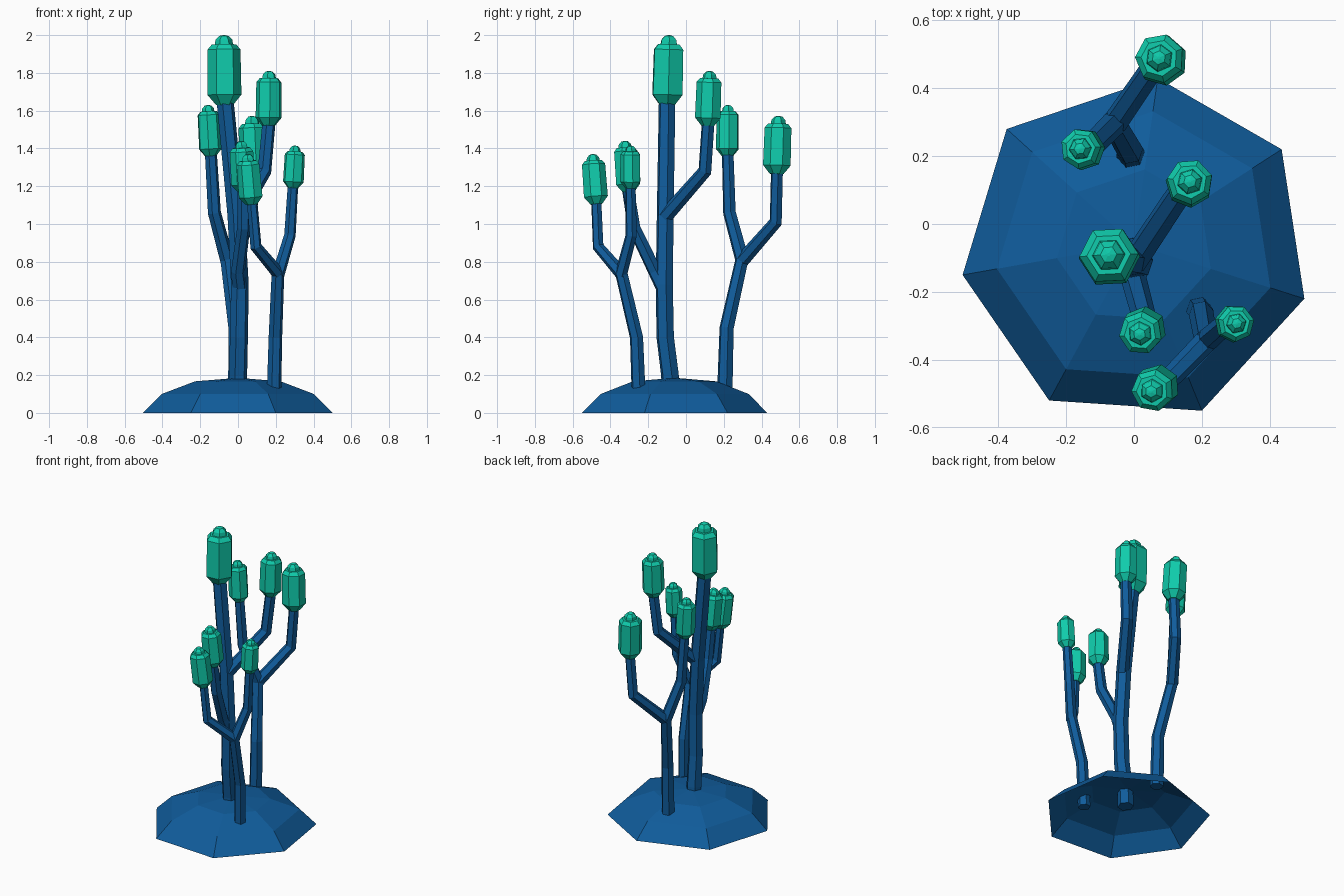
import bpy, bmesh, math
from mathutils import Vector

if "Cube" in bpy.data.objects:
    bpy.data.objects.remove(bpy.data.objects["Cube"])


def material(name, rgb):
    m = bpy.data.materials.new(name)
    m.diffuse_color = (*rgb, 1)
    m.use_nodes = True
    m.node_tree.nodes["Principled BSDF"].inputs["Base Color"].default_value = m.diffuse_color
    return m


BLUE = material("deep blue", (0.005, 0.107, 0.33))
GREEN = material("sea green", (0.005, 0.60, 0.41))


def loft(name, rings, mat, cap_start=True, cap_end=True):
    """Skin a list of point rings into a flat-shaded object."""
    bm = bmesh.new()
    vr = [[bm.verts.new(p) for p in r] for r in rings]
    n = len(vr[0])
    for a, b in zip(vr, vr[1:]):
        for i in range(n):
            j = (i + 1) % n
            bm.faces.new((a[i], a[j], b[j], b[i]))
    if cap_start:
        bm.faces.new(vr[0][::-1])
    if cap_end:
        bm.faces.new(vr[-1])
    me = bpy.data.meshes.new(name)
    bm.to_mesh(me)
    bm.free()
    me.materials.append(mat)
    ob = bpy.data.objects.new(name, me)
    bpy.context.collection.objects.link(ob)
    return ob


def ring(center, axis, r, n, phase=0.0):
    q = Vector((0, 0, 1)).rotation_difference(axis)
    return [Vector(center) + q @ Vector((r * math.cos(phase + math.tau * i / n),
                                         r * math.sin(phase + math.tau * i / n), 0))
            for i in range(n)]


def stem(name, pts, r0, r1):
    """Tapered hexagonal tube along a path."""
    pts = [Vector(p) for p in pts]
    rings = []
    for i, p in enumerate(pts):
        d = Vector((0, 0, 0))
        if i > 0:
            d += (p - pts[i - 1]).normalized()
        if i < len(pts) - 1:
            d += (pts[i + 1] - p).normalized()
        r = r0 + (r1 - r0) * i / (len(pts) - 1)
        rings.append(ring(p, d.normalized(), r, 6, 0.2))
    loft(name, rings, BLUE)


def bulb(name, base, top, r, n, phase=0.0):
    """Faceted bud with a small domed knob on its tip."""
    base, top = Vector(base), Vector(top)
    axis = (top - base).normalized()
    h = (top - base).length
    k = r * 0.55

    def build(part, profile, sides):
        loft(part, [ring(base + axis * d, axis, rad, sides, phase) for d, rad in profile], GREEN)

    build(name, [(0, r * 0.5), (r * 0.6, r), (h - r * 0.85, r * 0.97), (h - r * 0.55, r * 0.72)], n)
    build(name + "_knob", [(h - r * 0.6, k), (h - r * 0.28, k * 0.9), (h - r * 0.05, k * 0.5), (h, k * 0.1)], 6)


# Mound: seven-sided open shell
rim = [(-0.505, -0.15), (-0.25, -0.52), (0.2, -0.55), (0.502, -0.22),
       (0.435, 0.22), (0.07, 0.43), (-0.375, 0.28)]
mid = Vector((0, -0.06, 0))
rings = [[mid + (Vector((x, y, 0)) - mid) * s + Vector((0, 0, z)) for x, y in rim]
         for s, z in ((1, 0), (0.8, 0.1), (0.45, 0.167), (0.02, 0.185))]
loft("mound", rings, BLUE, cap_start=False)

# Middle stem and its two side branches
stem("middle_stem", [(0, -0.08, 0.08), (0, -0.085, 0.2), (0.005, -0.11, 0.4), (0.01, -0.115, 0.68),
                     (-0.01, -0.11, 1.05), (-0.07, -0.1, 1.67)], 0.05, 0.046)
stem("middle_upper_branch", [(0.0, -0.11, 1.04), (0.14, 0.10, 1.28), (0.165, 0.118, 1.55)], 0.04, 0.035)
stem("middle_lower_branch", [(0.01, -0.12, 0.66), (0.0, -0.165, 0.75), (0.03, -0.275, 0.98),
                             (0.03, -0.31, 1.2)], 0.04, 0.033)

# Back stem, forked
stem("back_stem", [(-0.01, 0.205, 0.1), (-0.012, 0.215, 0.45), (-0.06, 0.3, 0.83)], 0.043, 0.036)
stem("back_left_branch", [(-0.055, 0.3, 0.8), (-0.125, 0.23, 1.06), (-0.145, 0.22, 1.4)], 0.038, 0.032)
stem("back_right_branch", [(-0.055, 0.3, 0.81), (0.065, 0.475, 1.01), (0.085, 0.482, 1.3)], 0.038, 0.033)

# Front stem, forked
stem("front_stem", [(0.19, -0.25, 0.08), (0.198, -0.262, 0.4), (0.212, -0.345, 0.75)], 0.039, 0.034)
stem("front_right_branch", [(0.212, -0.345, 0.73), (0.275, -0.29, 0.94), (0.292, -0.294, 1.22)], 0.034, 0.028)
stem("front_left_branch", [(0.212, -0.345, 0.74), (0.095, -0.465, 0.88), (0.073, -0.476, 1.14)], 0.034, 0.028)

# Buds
bulb("tall_bud", (-0.071, -0.1, 1.63), (-0.075, -0.09, 2.0), 0.09, 6, 0.05)
bulb("middle_upper_bud", (0.162, 0.116, 1.52), (0.165, 0.126, 1.81), 0.07, 7, 0.3)
bulb("middle_lower_bud", (0.032, -0.305, 1.17), (0.016, -0.325, 1.44), 0.066, 7, 0.6)
bulb("back_left_bud", (-0.145, 0.22, 1.36), (-0.16, 0.222, 1.63), 0.062, 7, 0.1)
bulb("back_right_bud", (0.085, 0.48, 1.265), (0.073, 0.49, 1.572), 0.075, 7, 0.4)
bulb("front_right_bud", (0.291, -0.293, 1.19), (0.303, -0.293, 1.415), 0.056, 7, 0.2)
bulb("front_left_bud", (0.073, -0.475, 1.105), (0.05, -0.494, 1.37), 0.065, 7, 0.5)
